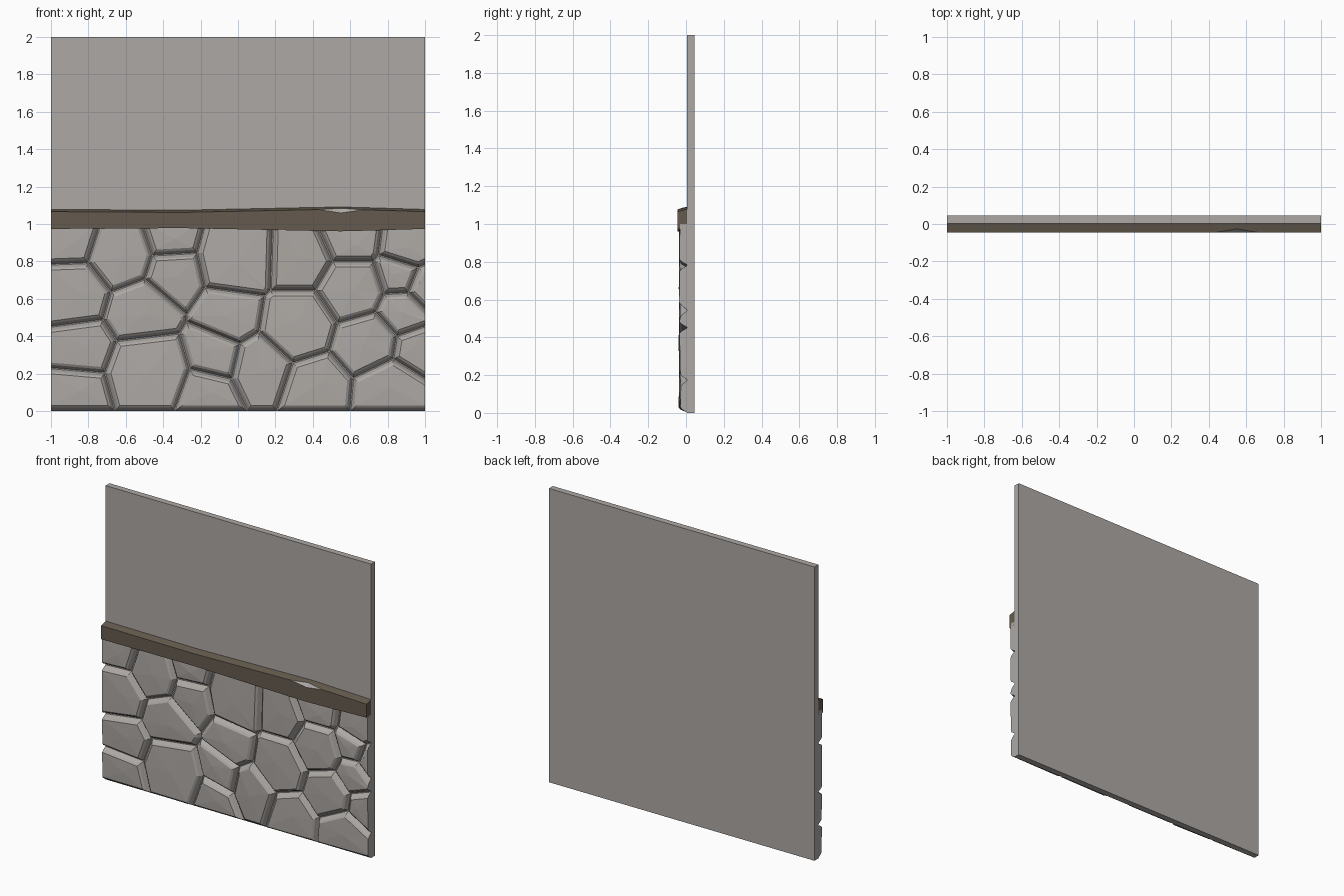
import bpy, bmesh, random
from mathutils import Vector

if "Cube" in bpy.data.objects:
    bpy.data.objects.remove(bpy.data.objects["Cube"])

random.seed(4)
BACK, FACE = 0.046, 0.004


def material(name, color):
    m = bpy.data.materials.new(name)
    m.diffuse_color = (*color, 1)
    m.use_nodes = True
    m.node_tree.nodes["Principled BSDF"].inputs["Base Color"].default_value = m.diffuse_color
    return m


GREY = material("grey stone", (0.42, 0.395, 0.375))
BROWN = material("brown wood", (0.13, 0.105, 0.077))


def add_object(name, bm, *mats):
    me = bpy.data.meshes.new(name)
    bm.to_mesh(me)
    bm.free()
    for m in mats:
        me.materials.append(m)
    ob = bpy.data.objects.new(name, me)
    bpy.context.collection.objects.link(ob)


# plaster panel behind everything
bm = bmesh.new()
bmesh.ops.create_cube(bm, size=1)
for v in bm.verts:
    v.co = (v.co.x * 2, (BACK + FACE) / 2 + v.co.y * (BACK - FACE), v.co.z * 2 + 1)
add_object("wall_panel", bm, GREY)

# stone centres and radii (x, z, r); a weighted cell pattern gives the outlines
STONES = [
    (-.85, .1, .13), (-.48, .2, .2), (-.18, .09, .12), (-.13, .3, .11), (.13, .24, .13),
    (.43, .14, .15), (.8, .11, .16), (-.83, .33, .13), (-.52, .53, .15), (-.04, .52, .13),
    (.33, .46, .18), (.68, .36, .16), (.93, .32, .09), (.86, .52, .1), (1, .66, .06),
    (.85, .72, .08), (.6, .64, .16), (.9, .88, .09), (.6, .92, .12), (.33, .8, .15),
    (0, .81, .18), (-.35, .73, .12), (-.36, .91, .09), (-.63, .82, .15), (-.88, .9, .1),
    (-.87, .63, .15),
]


def at_end(p):
    return abs(p.x) > .999 or p.y > .999


def clip(poly, normal, limit):
    """Keep the part of a polygon where normal . p <= limit."""
    out = []
    for i, b in enumerate(poly):
        a = poly[i - 1]
        da, db = normal.dot(a) - limit, normal.dot(b) - limit
        if (da > 0) != (db > 0):
            out.append(a.lerp(b, da / (da - db)))
        if db <= 0:
            out.append(b)
    return out


def stone_outline(stone):
    x, z, r = stone
    c = Vector((x, z))
    poly = [Vector(p) for p in ((-1, 0), (1, 0), (1, 1), (-1, 1))]
    for other in STONES:
        if other is not stone:
            o = Vector(other[:2])
            poly = clip(poly, o - c, (o.dot(o) - c.dot(c) + r * r - other[2] ** 2) / 2)
    # merge very short sides
    i = 0
    while i < len(poly) and len(poly) > 3:
        a, b = poly[i - 1], poly[i]
        if (a - b).length < .03:
            poly[i - 1] = a if at_end(a) else b if at_end(b) else (a + b) / 2
            del poly[i]
            i = 0
        else:
            i += 1
    return poly


def inset(poly, dist):
    """Shrink a polygon, leaving sides cut by the panel ends and the rail."""
    lines = []
    for i, a in enumerate(poly):
        b = poly[(i + 1) % len(poly)]
        d = (b - a).normalized()
        shift = 0 if at_end((a + b) / 2) else dist
        lines.append((a + Vector((-d.y, d.x)) * shift, d))
    out = []
    for i, (q, e) in enumerate(lines):
        p, d = lines[i - 1]
        cross = d.cross(e)
        out.append(p + d * ((q - p).cross(e) / cross) if abs(cross) > 1e-3 else q.copy())
    return out


# rubble stones: chamfered, slightly tilted and faceted blocks
bm = bmesh.new()
for stone in STONES:
    poly = stone_outline(stone)
    n = len(poly)
    centre = sum(poly, Vector((0, 0))) / n
    tilt = Vector((random.uniform(-.02, .02), random.uniform(-.02, .02)))
    rings = []
    for dist, y, wobble in ((.003, FACE, 0), (.018, -.024, .002), (.03, -.033, .002)):
        ring = []
        for p in inset(poly, dist):
            lean = tilt.dot(p - centre) if wobble else 0
            ring.append(bm.verts.new((p.x, y + random.uniform(-wobble, wobble) + lean, p.y)))
        rings.append(ring)
    top = bm.verts.new((centre.x, -.037, centre.y))
    for i in range(n):
        j = (i + 1) % n
        for a, b in zip(rings, rings[1:]):
            bm.faces.new((a[i], a[j], b[j], b[i]))
        bm.faces.new((rings[-1][i], rings[-1][j], top))
add_object("rubble_stones", bm, GREY)

# wooden rail: uneven beam lofted through stations (x, top z, chip depth)
RAIL = [(-1, 1.066, 0), (-.3, 1.062, 0), (.43, 1.077, 0), (.55, 1.079, .02),
        (.67, 1.076, 0), (1, 1.066, 0)]
bm = bmesh.new()
loops = []
for x, hi, chip in RAIL:
    lo = 2.04 - hi
    section = [(-BACK, lo), (-BACK, hi - chip), (chip - BACK, hi + chip / 4),
               (FACE, hi + .012), (FACE, lo)]
    loops.append([bm.verts.new((x, y, z)) for y, z in section])
for a, b in zip(loops, loops[1:]):
    for i in range(5):
        j = (i + 1) % 5
        f = bm.faces.new((a[i], b[i], b[j], a[j]))
        f.material_index = 1 if i == 1 else 0  # exposed chip
bm.faces.new(loops[0])
bm.faces.new(loops[-1][::-1])
bmesh.ops.remove_doubles(bm, verts=bm.verts, dist=1e-5)
bmesh.ops.recalc_face_normals(bm, faces=bm.faces)
add_object("wooden_rail", bm, BROWN, GREY)
